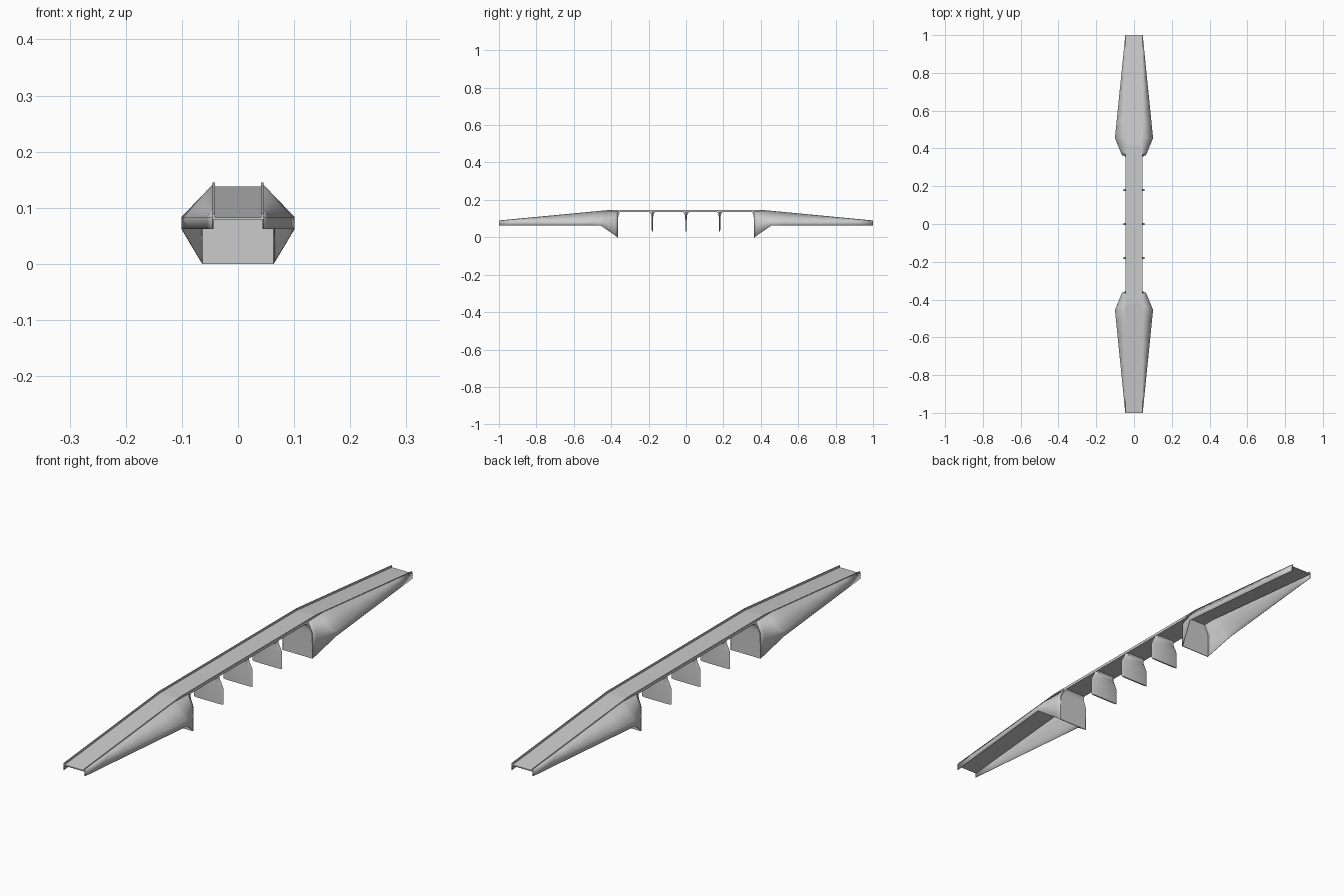
import bpy
import bmesh
import math

if "Cube" in bpy.data.objects:
    bpy.data.objects.remove(bpy.data.objects["Cube"])

concrete = bpy.data.materials.new("concrete_grey")
concrete.use_nodes = True
GREY = (0.6, 0.6, 0.6, 1)
concrete.diffuse_color = GREY
concrete.node_tree.nodes["Principled BSDF"].inputs["Base Color"].default_value = GREY


def loft(name, rows, closed=True, angle=50):
    """Skin a list of equal-length sections; closed ones get end caps."""
    bm = bmesh.new()
    rings = [[bm.verts.new(p) for p in row] for row in rows]
    n = len(rings[0])
    for a, b in zip(rings, rings[1:]):
        for i in range(n if closed else n - 1):
            j = (i + 1) % n
            bm.faces.new((a[i], a[j], b[j], b[i]))
    if closed:
        bm.faces.new(rings[0][::-1])
        bm.faces.new(rings[-1])
    bmesh.ops.recalc_face_normals(bm, faces=bm.faces)
    mesh = bpy.data.meshes.new(name)
    bm.to_mesh(mesh)
    bm.free()
    mesh.materials.append(concrete)
    obj = bpy.data.objects.new(name, mesh)
    bpy.context.collection.objects.link(obj)
    bpy.ops.object.select_all(action='DESELECT')
    bpy.context.view_layer.objects.active = obj
    obj.select_set(True)
    bpy.ops.object.shade_smooth_by_angle(angle=math.radians(angle))
    return obj


def mirror(obj, x, y):
    mod = obj.modifiers.new("mirror", 'MIRROR')
    mod.use_axis = (x, y, False)


def blend(a, b, t):
    return tuple(p + (q - p) * t for p, q in zip(a, b))


# Road deck with low parapets, sloping down at both ends
HALF, INNER = 0.045, 0.041


def deck_section(y, z):
    low, high = z - 0.004, z + 0.007
    right = [(INNER, z), (INNER, high), (HALF, high), (HALF, low)]
    left = [(-x, h) for x, h in reversed(right)]
    return [(x, y, h) for x, h in right + left]


loft("road_deck", [deck_section(y, z) for y, z in
                   ((-1, 0.083), (-0.42, 0.138), (0.42, 0.138), (1, 0.083))], angle=5)

# Hollow ramp skirts: flared outwards, then drawn in to the abutment
key_sections = [
    [(HALF, -1, 0.062), (HALF, -1, 0.083), (HALF, -1, 0.088)],
    [(0.1, -0.455, 0.062), (0.1, -0.455, 0.083), (HALF, -0.455, 0.14)],
    [(0.063, -0.365, 0), (0.063, -0.365, 0.098), (HALF, -0.365, 0.138)],
]
STEPS = 6
rows = []
for start, end in zip(key_sections, key_sections[1:]):
    for k in range(STEPS):
        rows.append([blend(p, q, k / STEPS) for p, q in zip(start, end)])
rows.append(key_sections[-1])
skirt = loft("ramp_skirt", rows, closed=False)
shell = skirt.modifiers.new("shell", 'SOLIDIFY')
shell.thickness = 0.002
shell.offset = 0
mirror(skirt, True, True)

# Support profile: height, half width, half thickness, flaring under the deck
flare = [(0.095, 0.063, 0.004), (0.112, 0.056, 0.005), (0.122, 0.050, 0.007),
         (0.130, 0.047, 0.011), (0.136, HALF, 0.018)]


def pier_section(y, z, w, t):
    return [(w, y, z), (w * 0.8, y + t, z), (-w * 0.8, y + t, z),
            (-w, y, z), (-w * 0.8, y - t, z), (w * 0.8, y - t, z)]


for name, y in (("front_pier", -0.18), ("middle_pier", 0), ("back_pier", 0.18)):
    loft(name, [pier_section(y, *s) for s in [(0.03, 0.063, 0.003)] + flare])

# Abutment walls closing the inner ends of the ramps
wall = [[(w, -0.368, z), (-w, -0.368, z), (-w, t - 0.367, z), (w, t - 0.367, z)]
        for z, w, t in [(0, 0.063, 0.002)] + flare]
mirror(loft("abutment_wall", wall), False, True)
